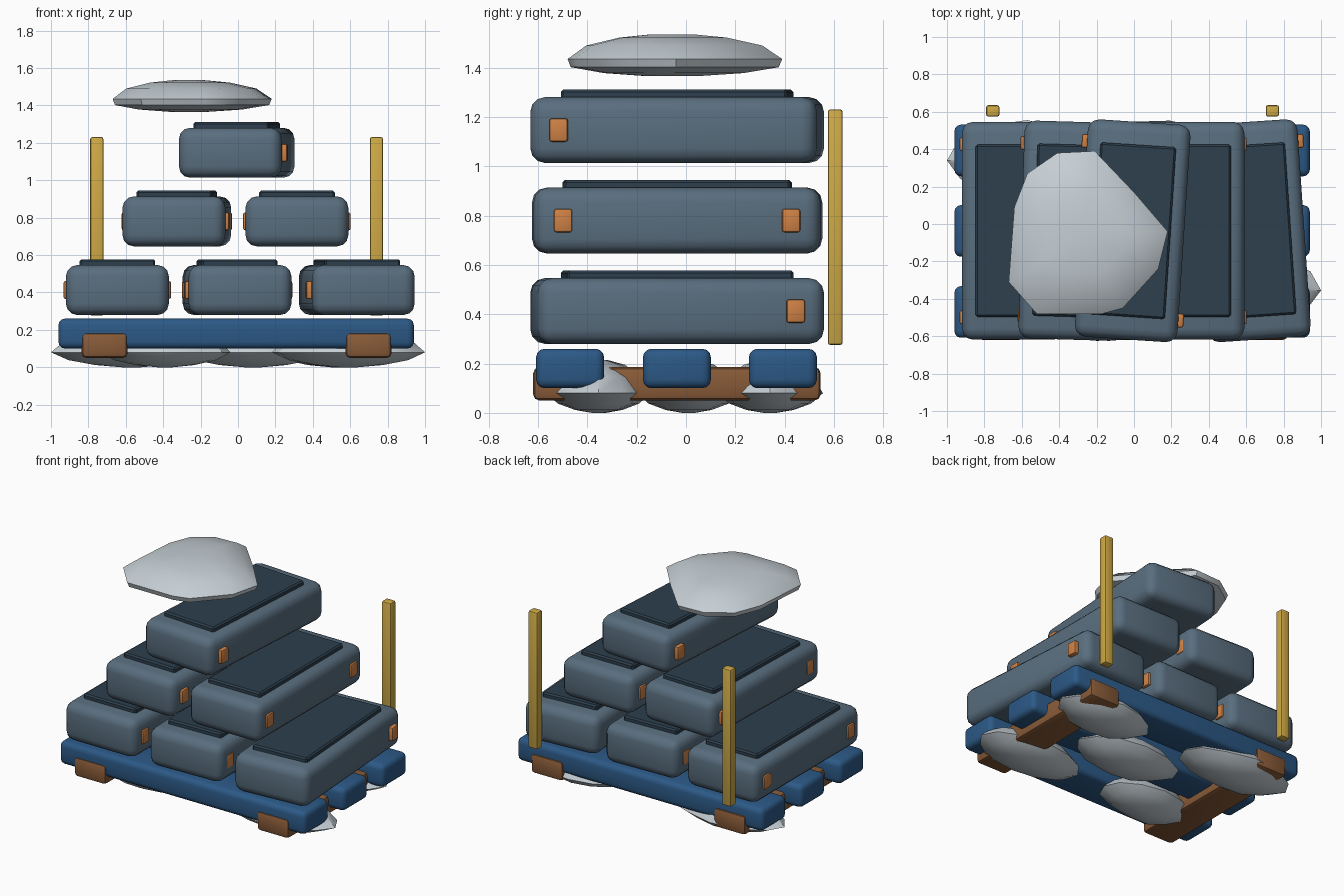
import bpy, bmesh, math, random
from mathutils import Matrix

cube = bpy.data.objects.get("Cube")
if cube:
    bpy.data.objects.remove(cube, do_unlink=True)

random.seed(4)


def material(name, r, g, b):
    m = bpy.data.materials.new(name)
    m.use_nodes = True
    m.diffuse_color = (r, g, b, 1)
    m.node_tree.nodes["Principled BSDF"].inputs["Base Color"].default_value = (r, g, b, 1)
    return m


slate = material("slate_grey", 0.10, 0.155, 0.21)
dark = material("dark_slate", 0.026, 0.05, 0.075)
blue = material("pallet_blue", 0.025, 0.10, 0.24)
brown = material("runner_brown", 0.25, 0.105, 0.04)
orange = material("latch_orange", 0.62, 0.22, 0.06)
yellow = material("post_yellow", 0.62, 0.40, 0.06)
pale = material("pale_grey", 0.56, 0.62, 0.66)


def finish(name, bm, mat):
    bmesh.ops.recalc_face_normals(bm, faces=bm.faces)
    me = bpy.data.meshes.new(name)
    bm.to_mesh(me)
    bm.free()
    me.materials.append(mat)
    ob = bpy.data.objects.new(name, me)
    bpy.context.collection.objects.link(ob)
    bpy.ops.object.select_all(action='DESELECT')
    ob.select_set(True)
    bpy.context.view_layer.objects.active = ob
    bpy.ops.object.shade_smooth_by_angle(angle=math.radians(35))
    return ob


def box(name, centre, size, mat, bevel, segments=2, turn=0.0):
    bm = bmesh.new()
    bmesh.ops.create_cube(bm, size=1, matrix=Matrix.Diagonal((*size, 1)))
    bmesh.ops.bevel(bm, geom=bm.edges[:], offset=bevel, segments=segments,
                    profile=0.5, affect='EDGES')
    ob = finish(name, bm, mat)
    ob.location = centre
    ob.rotation_euler.z = turn
    return ob


def lens(name, outline, centre, profile):
    """Closed cushion: outline scaled about its centre at each profile height."""
    bm = bmesh.new()
    cx, cy = centre
    rings = [[bm.verts.new((cx + (x - cx) * s, cy + (y - cy) * s, z))
              for x, y in outline] for s, z in profile]
    n = len(outline)
    for low, high in zip(rings, rings[1:]):
        for i in range(n):
            j = (i + 1) % n
            bm.faces.new((low[i], low[j], high[j], high[i]))
    bm.faces.new(rings[0][::-1])
    bm.faces.new(rings[-1])
    return finish(name, bm, pale)


# Pallet: three slats across, two runners below
for label, y in (("front", -0.47), ("middle", -0.037), ("back", 0.393)):
    box(label + "_slat", (-0.01, y, 0.18), (1.9, 0.276, 0.16), blue, 0.035, 3)
for label, x in (("right", -0.713), ("left", 0.698)):
    box(label + "_runner", (x, -0.037, 0.118), (0.245, 1.165, 0.135), brown, 0.024)

# Upright posts behind the stack
for label, x in (("right", -0.755), ("left", 0.74)):
    box(label + "_post", (x, 0.605, 0.753), (0.07, 0.06, 0.955), yellow, 0.01)


# Stacked crates, each with a lid and four side latches
def crate(name, x, row, turn):
    y, z = -0.036, 0.413 + 0.367 * row
    box(name, (x, y, z), (0.55, 1.165, 0.267), slate, 0.06, 3, turn)
    box(name + "_lid", (x, y, z + 0.132), (0.405, 0.92, 0.065), dark, 0.01, 1, turn)
    for sx in (-1, 1):
        for sy in (-1, 1):
            ox, oy = sx * 0.265, sy * 0.4625
            box(name + "_latch", (x + ox - oy * turn * 0.5, y + oy + ox * turn, z),
                (0.045, 0.074, 0.095), orange, 0.01, 2, turn)


crate("lower_right_crate", -0.645, 0, 0.0)
crate("lower_middle_crate", -0.005, 0, 0.03)
crate("lower_left_crate", 0.635, 0, 0.067)
crate("middle_right_crate", -0.327, 1, -0.03)
crate("middle_left_crate", 0.315, 1, 0.0)
crate("top_crate", -0.007, 2, -0.066)

# Pale cushion floating over the stack
cover = [(-0.41, 0.38), (-0.21, 0.39), (0.0, 0.17), (0.18, -0.04), (0.13, -0.24),
         (-0.06, -0.45), (-0.17, -0.48), (-0.52, -0.48), (-0.67, -0.31),
         (-0.64, 0.09), (-0.57, 0.27)]
lens("top_cushion", cover, (-0.27, -0.06),
     [(0.25, 1.366), (0.65, 1.378), (0.97, 1.402), (1.0, 1.435),
      (0.82, 1.49), (0.5, 1.522), (0.2, 1.535)])

# Pale lumps under the pallet
lumps = [("back_left", 0.54, 0.34, 0.37), ("front_left", 0.59, -0.355, 0.41),
         ("centre", 0.08, 0.01, 0.40), ("back_right", -0.57, 0.34, 0.43),
         ("front_right", -0.39, -0.35, 0.35)]
for label, x, y, reach in lumps:
    outline = []
    for i in range(12):
        a = math.tau * i / 12
        k = 1.0 if i % 6 == 0 else random.uniform(0.92, 1.06)
        outline.append((x + reach * k * math.cos(a), y + 0.205 * k * math.sin(a)))
    lens(label + "_lump", outline, (x, y),
         [(0.12, 0.0), (0.45, 0.012), (0.78, 0.038), (1.0, 0.08),
          (0.82, 0.145), (0.5, 0.195), (0.15, 0.215)])
